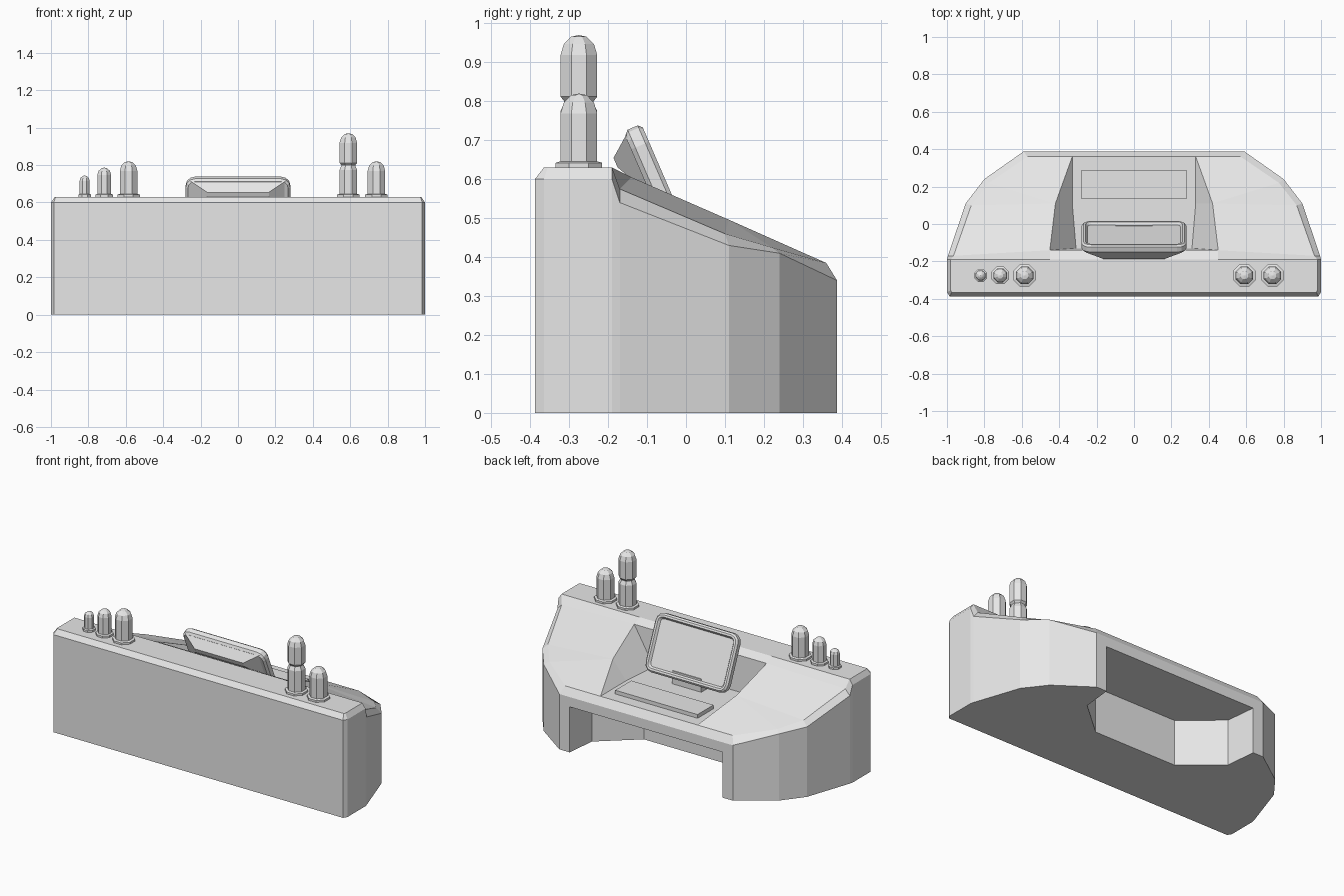
import bpy, bmesh, math
from mathutils import Vector

if bpy.data.objects.get("Cube"):
    bpy.data.objects.remove(bpy.data.objects["Cube"])

grey = bpy.data.materials.new("plain_grey")
grey.use_nodes = True
grey.diffuse_color = (0.8, 0.8, 0.8, 1)
grey.node_tree.nodes["Principled BSDF"].inputs["Base Color"].default_value = (0.8, 0.8, 0.8, 1)


def finish(name, bm):
    bmesh.ops.remove_doubles(bm, verts=bm.verts, dist=0.0005)
    bmesh.ops.recalc_face_normals(bm, faces=bm.faces)
    mesh = bpy.data.meshes.new(name)
    bm.to_mesh(mesh)
    bm.free()
    mesh.materials.append(grey)
    obj = bpy.data.objects.new(name, mesh)
    bpy.context.collection.objects.link(obj)
    return obj


# Desk body: one half described by named rings, mirrored across x
def desk_body():
    bm = bmesh.new()
    well_top, floor_z = 0.28, 0.385
    rim = [(0, -.388, .60), (.985, -.388, .60), (1, -.365, .60), (1, -.19, .60),
           (.995, -.17, .54), (.90, .11, .43), (.80, .24, .41), (.59, .388, .34), (0, .388, .34)]
    lip = [(0, -.365, .63), (.975, -.365, .63), (.98, -.355, .63), (.98, -.19, .63),
           (.965, -.17, .575), (.87, .10, .46), (.775, .22, .425), (.57, .36, .385), (0, .36, .385)]
    edge = [(0, -.14, .605), (.45, -.14, .605), (.42, .11, .496), (.33, .36, floor_z)]
    pit = [(0, -.13, floor_z), (.31, -.13, floor_z), (.33, .11, floor_z), (.33, .36, floor_z)]
    well = [(.52, .388), (.50, .20), (.28, .01), (0, .01)]
    ridge_c, ridge = (0, -.19, .63), (.45, -.19, .63)

    def ground(p):
        return (p[0], p[1], 0)

    faces = []
    for i in range(len(rim) - 1):
        a, b = rim[i], rim[i + 1]
        if i < len(rim) - 2:
            faces.append([ground(a), ground(b), b, a])
        faces.append([a, b, lip[i + 1], lip[i]])
    # flat shelf and sloping top around the recess
    faces += [lip[:4] + [ridge, ridge_c],
              [ridge_c, ridge, edge[1], edge[0]],
              [ridge, lip[3], lip[4], edge[1]],
              [edge[1], lip[4], lip[5], edge[2]],
              [edge[2], lip[5], lip[6]],
              [edge[2], lip[6], lip[7], edge[3]],
              pit + [lip[8]]]
    # recess walls
    faces += [[edge[0], edge[1], pit[1], pit[0]],
              [edge[1], edge[2], pit[2], pit[1]],
              [edge[2], edge[3], pit[2]]]
    # knee well, back panel and underside
    low = [(x, y, 0) for x, y in well]
    high = [(x, y, well_top) for x, y in well]
    for i in range(3):
        faces.append([low[i], low[i + 1], high[i + 1], high[i]])
    opening = (0, .388, well_top)
    faces += [high + [opening],
              [ground(rim[7]), low[0], high[0], opening, rim[8], rim[7]],
              [ground(p) for p in rim[:8]] + low]
    for side in (1, -1):
        for f in faces:
            bm.faces.new([bm.verts.new((side * x, y, z)) for x, y, z in f])
    return finish("desk_body", bm)


desk_body()


# Keyboard plate on the recess floor
bm = bmesh.new()
bmesh.ops.create_cube(bm, size=1)
for v in bm.verts:
    v.co = (v.co.x * .56, .21 + v.co.y * .155, .396 + v.co.z * .024)
finish("keyboard", bm)


# Tilted monitor: local x across, u up the face, n out of the face
MONITOR_BASE = Vector((0, .02, .43))
UP, OUT = Vector((0, -.397, .918)), Vector((0, .918, .397))


def on_screen(x, u, n):
    return MONITOR_BASE + Vector((x, 0, 0)) + UP * u + OUT * n


def rounded(inset, n):
    w, h, r = .28 - inset, .17 - inset, max(.05 - inset, .02)
    pts = []
    for k, (sx, sy) in enumerate(((1, 1), (-1, 1), (-1, -1), (1, -1))):
        for j in range(4):
            a = math.radians(90 * k + 30 * j)
            pts.append(on_screen(sx * (w - r) + r * math.cos(a),
                                 .17 + sy * (h - r) + r * math.sin(a), n))
    return pts


bm = bmesh.new()
rings = [[bm.verts.new(p) for p in rounded(i, n)]
         for i, n in ((.012, -.05), (0, -.038), (0, -.010), (.010, 0), (.022, 0), (.032, -.014))]
for a, b in zip(rings, rings[1:]):
    for i in range(len(a)):
        j = (i + 1) % len(a)
        bm.faces.new((a[i], a[j], b[j], b[i]))
bm.faces.new(rings[0])
bm.faces.new(rings[-1])
finish("monitor_frame", bm)

# Tapered housing behind the monitor
bm = bmesh.new()
for w, lo, hi, n in ((.255, .15, .33, -.046), (.165, .262, .288, -.1)):
    for x in (-w, w):
        for u in (lo, hi):
            bm.verts.new(on_screen(x, u, n))
bmesh.ops.convex_hull(bm, input=bm.verts)
bmesh.ops.dissolve_limit(bm, angle_limit=.02, verts=bm.verts, edges=bm.edges)
finish("monitor_housing", bm)

# Foot joining the monitor to the recess floor
bm = bmesh.new()
bmesh.ops.create_cube(bm, size=1)
for v in bm.verts:
    v.co = (v.co.x * .2, -.03 + v.co.y * .05, .425 + v.co.z * .08)
finish("monitor_foot", bm)


# Eight-sided domed pegs standing on the shelf
def lathe(name, x, profile):
    bm = bmesh.new()
    rows = []
    for r, z in profile:
        rows.append([bm.verts.new((x + r * math.cos(math.radians(22.5 + 45 * i)),
                                   -.275 + r * math.sin(math.radians(22.5 + 45 * i)), z))
                     for i in range(8)])
    for a, b in zip(rows, rows[1:]):
        for i in range(8):
            j = (i + 1) % 8
            bm.faces.new((a[i], a[j], b[j], b[i]))
    bm.faces.new(rows[0])
    tip = bm.verts.new((x, -.275, profile[-1][1] + .004))
    for i in range(8):
        bm.faces.new((rows[-1][i], rows[-1][(i + 1) % 8], tip))
    finish(name, bm)


def dome(r, top):
    return [(r, top - r), (r * .82, top - r * .45), (r * .42, top - .004)]


def flange(r):
    return [(r * 1.27, .625), (r * 1.27, .642), (r, .646)]


for name, x, r, top in (("small_peg", -.82, .029, .745), ("medium_peg", -.715, .04, .787),
                        ("large_peg", -.585, .051, .82), ("outer_peg", .74, .051, .82)):
    lathe(name, x, flange(r) + dome(r, top))

R = .051
lathe("tall_peg", .59, flange(R) + [(R, .775), (R * .8, .795), (R * .8, .8), (R, .812)] + dome(R, .97))
